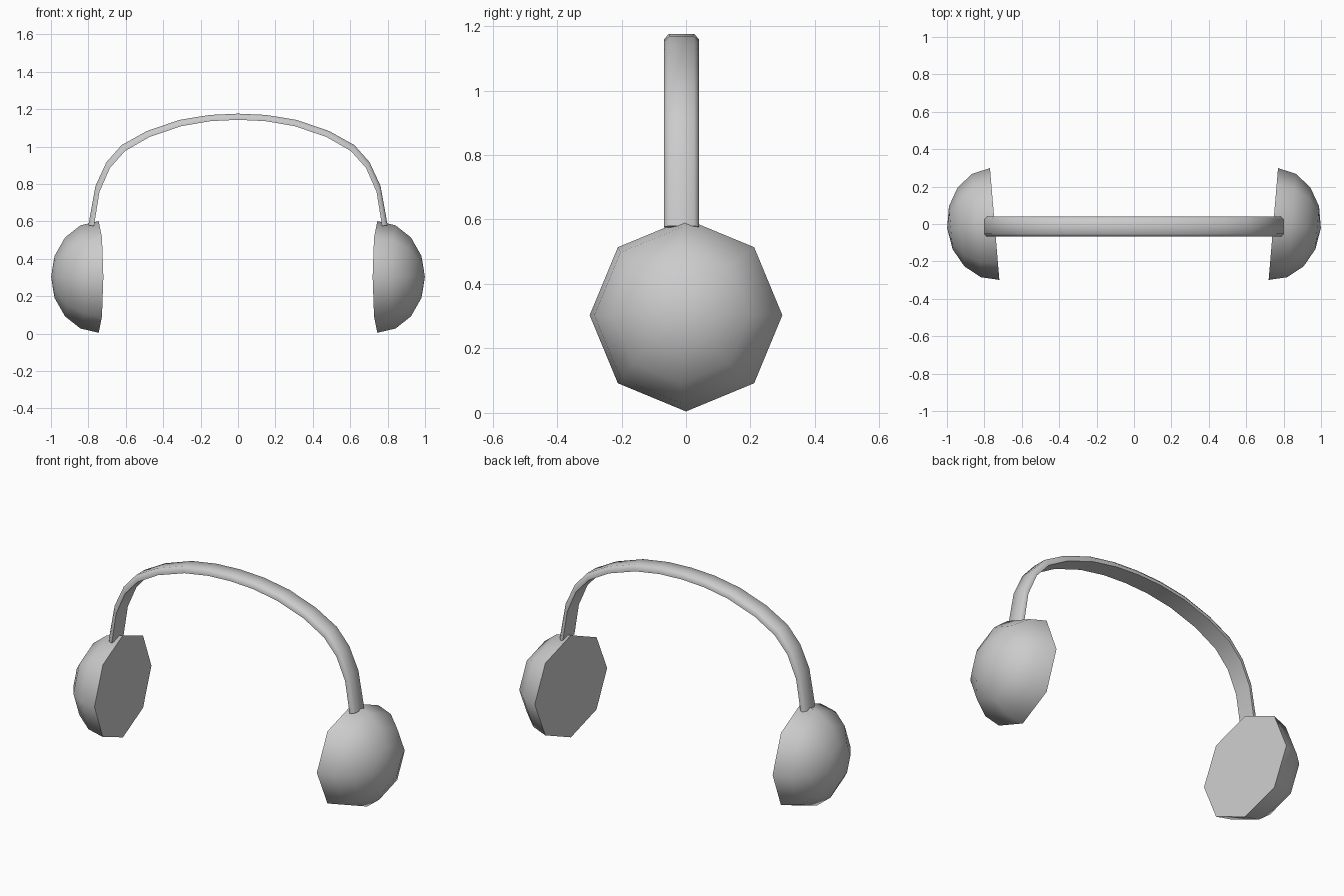
import bpy, bmesh
from math import radians
from mathutils import Matrix, Vector

if "Cube" in bpy.data.objects:
    bpy.data.objects.remove(bpy.data.objects["Cube"])


def make_object(name, bm, angle):
    bmesh.ops.recalc_face_normals(bm, faces=bm.faces)
    mesh = bpy.data.meshes.new(name)
    bm.to_mesh(mesh)
    bm.free()
    obj = bpy.data.objects.new(name, mesh)
    bpy.context.collection.objects.link(obj)
    bpy.ops.object.select_all(action='DESELECT')
    obj.select_set(True)
    bpy.context.view_layer.objects.active = obj
    bpy.ops.object.shade_smooth_by_angle(angle=radians(angle))
    return obj


# Ear cups: eight-sided half domes with flat inner faces, turned slightly forward
bm = bmesh.new()
bmesh.ops.create_uvsphere(bm, u_segments=8, v_segments=8, radius=0.3)
bmesh.ops.delete(bm, geom=[v for v in bm.verts if v.co.z < -0.001], context='VERTS')
bmesh.ops.holes_fill(bm, edges=[e for e in bm.edges if e.is_boundary], sides=0)
place = (Matrix.Translation((0.745, 0, 0.303)) @ Matrix.Rotation(radians(-4.8), 4, 'Z')
         @ Matrix.Rotation(radians(90), 4, 'Y') @ Matrix.Diagonal((0.995, 1, 0.85, 1)))
bmesh.ops.transform(bm, matrix=place, verts=bm.verts)
cups = make_object("ear_cups", bm, 50)
mirror = cups.modifiers.new("mirror", 'MIRROR')
mirror.use_mirror_merge = False

# Headband: flat underside, chamfered outer edges, swept along an arch
# each station: outer x, outer z, inner x, inner z
half = [(0.80, 0.58, 0.77, 0.575), (0.762, 0.79, 0.741, 0.757),
        (0.703, 0.917, 0.685, 0.885), (0.622, 1.008, 0.604, 0.976),
        (0.487, 1.083, 0.472, 1.052), (0.315, 1.142, 0.30, 1.110),
        (0.152, 1.169, 0.145, 1.136), (0, 1.176, 0, 1.143)]
stations = half + [(-a, b, -c, d) for a, b, c, d in reversed(half[:-1])]
# cross-section: y, share of the way from inner to outer
section = [(-0.068, 0), (-0.068, 0.5), (-0.053, 1), (0.025, 1), (0.04, 0.5), (0.04, 0)]
bm = bmesh.new()
rings = []
for ox, oz, ix, iz in stations:
    outer, inner = Vector((ox, 0, oz)), Vector((ix, 0, iz))
    rings.append([bm.verts.new(inner.lerp(outer, t) + Vector((0, y, 0))) for y, t in section])
n = len(section)
for a, b in zip(rings, rings[1:]):
    for i in range(n):
        j = (i + 1) % n
        bm.faces.new((a[i], a[j], b[j], b[i]))
bm.faces.new(rings[0])
bm.faces.new(rings[-1])
make_object("headband", bm, 60)
